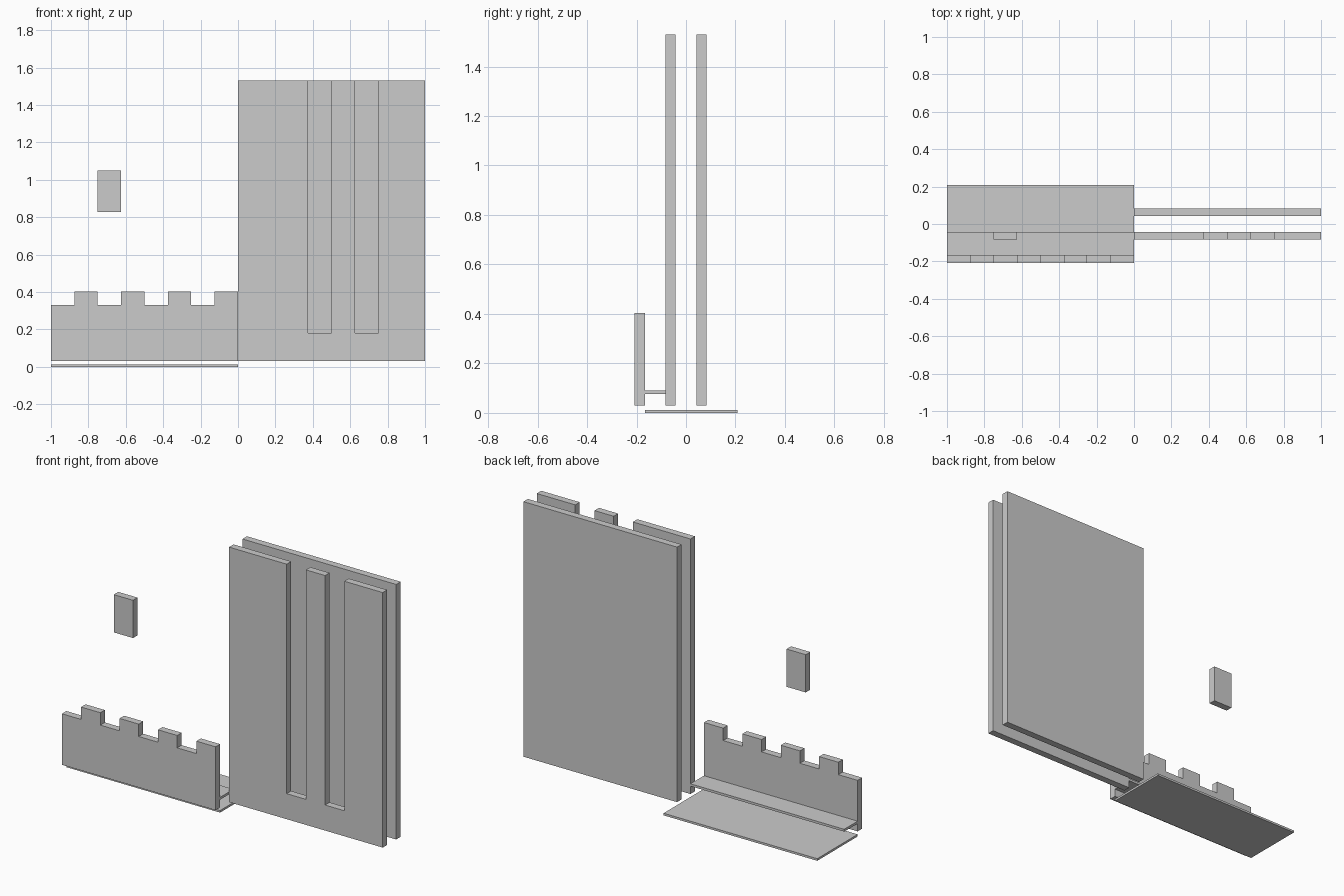
import bpy, bmesh

if "Cube" in bpy.data.objects:
    bpy.data.objects.remove(bpy.data.objects["Cube"])

T = 1 / 24   # panel thickness, also the depth grid
E = 1 / 8    # width grid
BASE = 0.03


def panel(name, outline, y0, y1):
    """Extrude an (x, z) outline from y0 to y1."""
    bm = bmesh.new()
    face = bm.faces.new([bm.verts.new((x, y0, z)) for x, z in outline])
    ext = bmesh.ops.extrude_face_region(bm, geom=[face])["geom"]
    moved = [v for v in ext if isinstance(v, bmesh.types.BMVert)]
    bmesh.ops.translate(bm, verts=moved, vec=(0, y1 - y0, 0))
    bmesh.ops.recalc_face_normals(bm, faces=bm.faces)
    mesh = bpy.data.meshes.new(name)
    bm.to_mesh(mesh)
    bm.free()
    obj = bpy.data.objects.new(name, mesh)
    bpy.context.collection.objects.link(obj)
    return obj


def box(name, x0, x1, y0, y1, z0, z1):
    return panel(name, [(x0, z0), (x1, z0), (x1, z1), (x0, z1)], y0, y1)


# Tall wall: slotted front panel and plain back panel
top, slot = BASE + 1.5, 0.18
outline = [(0, BASE), (1, BASE), (1, top)]
for right in (6 * E, 4 * E):
    left = right - E
    outline += [(right, top), (right, slot), (left, slot), (left, top)]
outline.append((0, top))
panel("slotted_wall", outline, -2 * T, -T)
box("back_wall", 0, 1, T, 2 * T, BASE, top)

# Low parapet with four raised merlons
low, high = 0.33, 0.403
outline = [(-1, BASE), (0, BASE)]
for i in range(4):
    right = -2 * i * E
    outline += [(right, high), (right - E, high), (right - E, low), (right - 2 * E, low)]
panel("parapet", outline, -5 * T, -4 * T)

# Walkway behind the parapet and floor plate below it
box("walkway", -1, 0, -4 * T, -T, 0.076, 0.09)
box("floor_plate", -1, 0, -4 * T, 5 * T, 0, 0.0125)

# Loose upper block
box("upper_block", -6 * E, -5 * E, -2 * T, -T, 0.828, 1.05)
